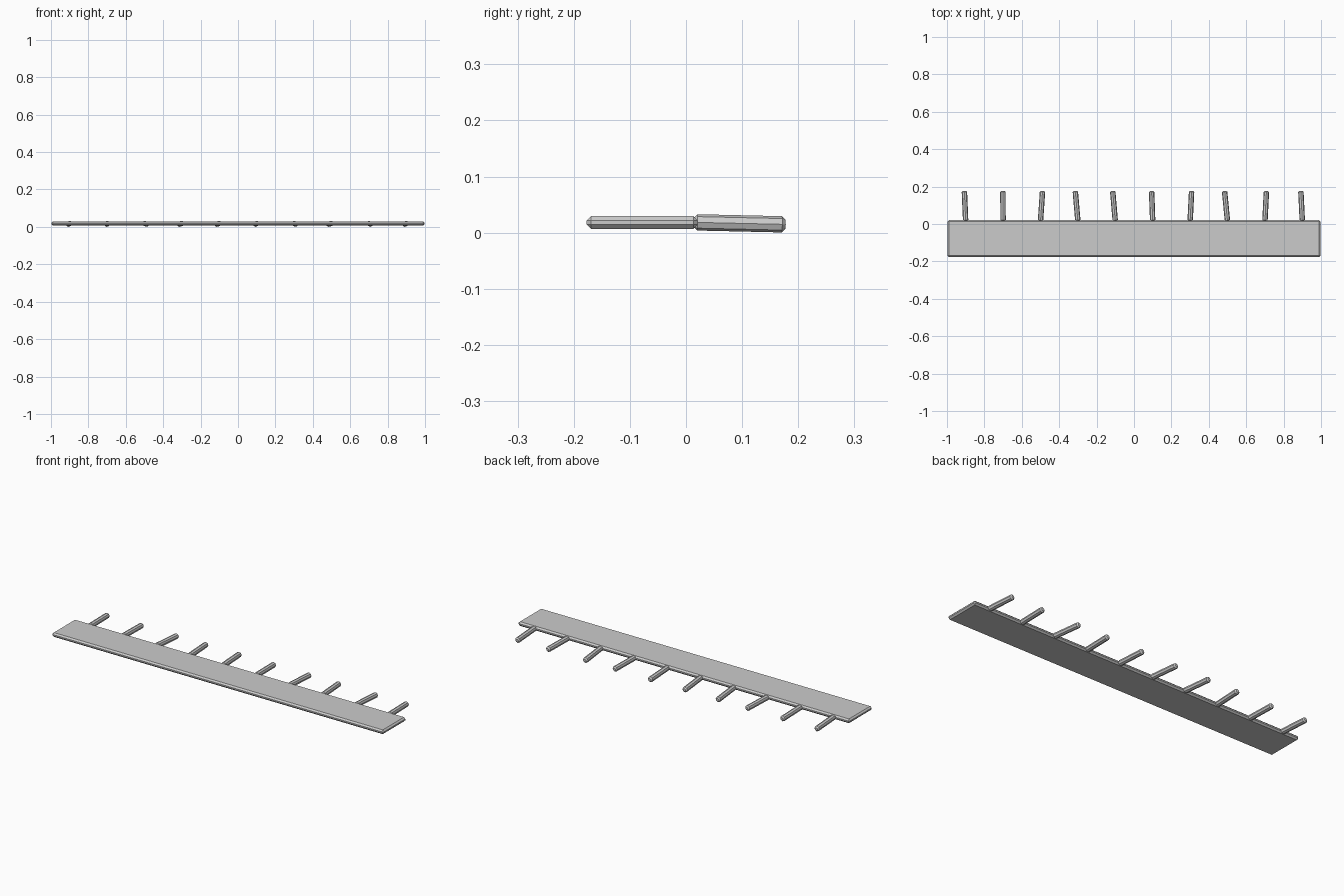
import bpy, bmesh, math
from mathutils import Vector

if "Cube" in bpy.data.objects:
    bpy.data.objects.remove(bpy.data.objects["Cube"])


def finish(name, bm, bevel):
    """Turn a bmesh into a flat-shaded object with chamfered edges."""
    mesh = bpy.data.meshes.new(name)
    bm.to_mesh(mesh)
    bm.free()
    obj = bpy.data.objects.new(name, mesh)
    bpy.context.collection.objects.link(obj)
    mod = obj.modifiers.new("chamfer", 'BEVEL')
    mod.width = bevel
    mod.segments = 1
    mod.limit_method = 'ANGLE'
    mod.angle_limit = math.radians(60)
    return obj


# Backing board, lying flat
bm = bmesh.new()
bmesh.ops.create_cube(bm, size=1)
bmesh.ops.scale(bm, vec=(1.994, 0.198, 0.023), verts=bm.verts)
board = finish("board", bm, 0.008)
board.location = (0, -0.078, 0.0185)


def peg(index, start, end, radius=0.0145):
    """Eight-sided rod between two points."""
    axis = end - start
    bm = bmesh.new()
    bmesh.ops.create_cone(bm, cap_ends=True, segments=8, radius1=radius,
                          radius2=radius, depth=axis.length)
    obj = finish(f"peg_{index}", bm, 0.006)
    obj.rotation_euler = axis.to_track_quat('Z', 'X').to_euler()
    obj.location = (start + end) / 2


# Ten pegs along the back edge, each leaning slightly sideways and down
leans = [-0.007, -0.001, 0.011, -0.014, -0.014,
         -0.006, 0.008, -0.016, 0.008, -0.008]
for i, lean in enumerate(leans):
    x = -0.9 + 0.2 * i
    peg(i + 1, Vector((x, 0.014, 0.0185)), Vector((x + lean, 0.177, 0.0148)))
